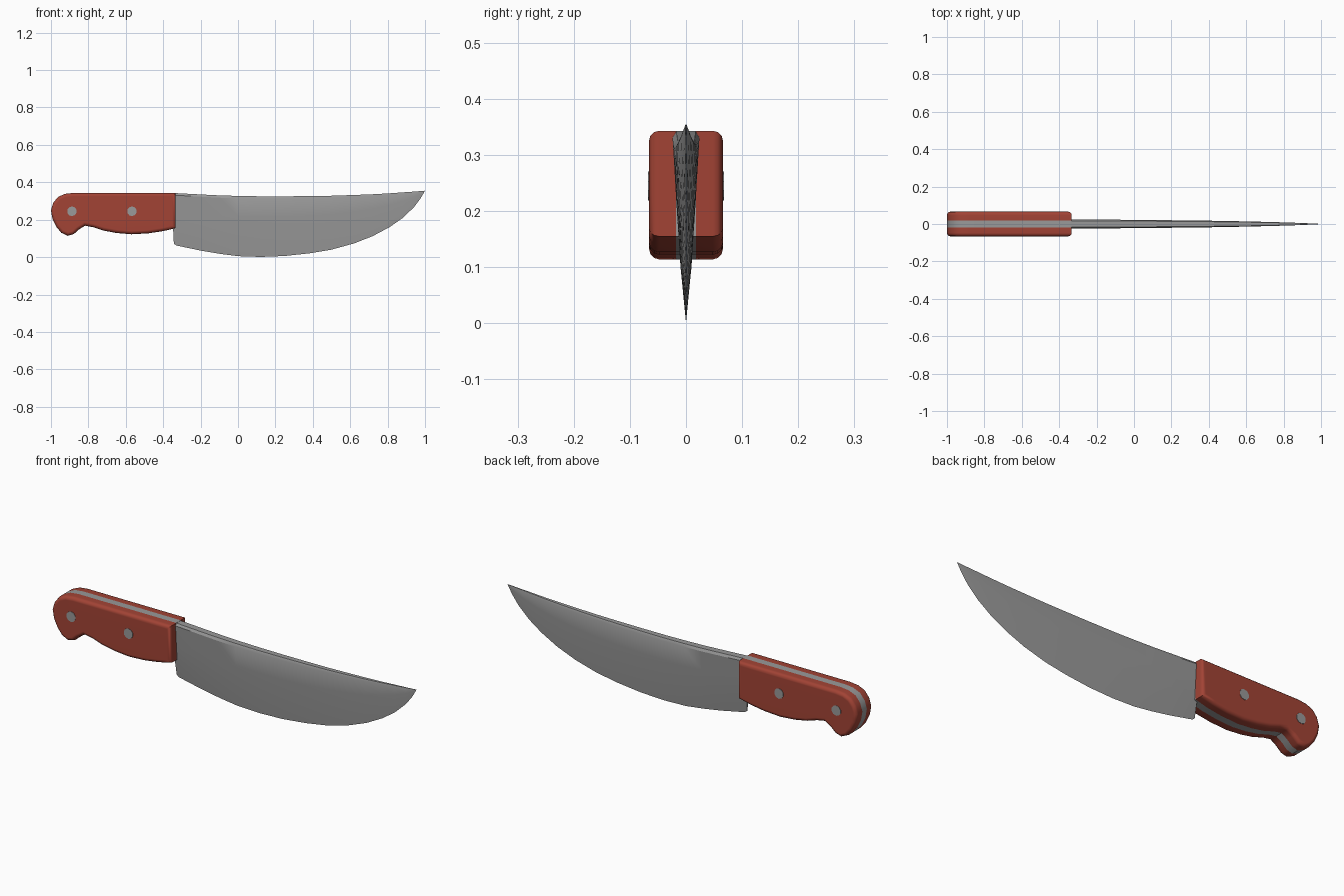
import bpy, bmesh, math
from mathutils import Matrix

if "Cube" in bpy.data.objects:
    bpy.data.objects.remove(bpy.data.objects["Cube"])


def material(name, rgb):
    m = bpy.data.materials.new(name)
    m.diffuse_color = (*rgb, 1)
    m.use_nodes = True
    m.node_tree.nodes["Principled BSDF"].inputs["Base Color"].default_value = m.diffuse_color
    return m


STEEL = material("steel grey", (0.32, 0.32, 0.32))
RED = material("handle red", (0.36, 0.056, 0.035))


def finish(bm, name, mat, angle=35):
    bmesh.ops.recalc_face_normals(bm, faces=bm.faces)
    me = bpy.data.meshes.new(name)
    bm.to_mesh(me)
    bm.free()
    ob = bpy.data.objects.new(name, me)
    bpy.context.collection.objects.link(ob)
    me.materials.append(mat)
    bpy.ops.object.select_all(action='DESELECT')
    ob.select_set(True)
    bpy.context.view_layer.objects.active = ob
    bpy.ops.object.shade_smooth_by_angle(angle=math.radians(angle))
    return ob


def slab(outline, y0, y1):
    """Extrude an x/z outline from y0 to y1; returns bmesh and its y1 face."""
    bm = bmesh.new()
    a = [bm.verts.new((x, y0, z)) for x, z in outline]
    b = [bm.verts.new((x, y1, z)) for x, z in outline]
    bm.faces.new(a)
    outer = bm.faces.new(b)
    n = len(a)
    for i in range(n):
        j = (i + 1) % n
        bm.faces.new((a[i], a[j], b[j], b[i]))
    return bm, outer


# Handle outline shared by the tang and both scales
HANDLE = [(-0.333, 0.343), (-0.88, 0.343), (-0.925, 0.338), (-0.962, 0.322),
          (-0.988, 0.29), (-1.0, 0.25), (-0.992, 0.205), (-0.972, 0.163),
          (-0.945, 0.13), (-0.91, 0.114), (-0.878, 0.123), (-0.85, 0.148),
          (-0.818, 0.168), (-0.775, 0.16), (-0.72, 0.142), (-0.65, 0.129),
          (-0.57, 0.122), (-0.48, 0.127), (-0.40, 0.139), (-0.333, 0.155)]

# Full tang
bm, _ = slab(HANDLE, -0.018, 0.018)
finish(bm, "tang", STEEL)

# Handle scales with rounded outer rim, and rivets
for side, s in (("front", -1), ("back", 1)):
    bm, outer = slab(HANDLE, s * 0.0175, s * 0.066)
    bmesh.ops.recalc_face_normals(bm, faces=bm.faces)
    bmesh.ops.bevel(bm, geom=list(outer.edges), offset=0.018, segments=3,
                    profile=0.5, affect='EDGES')
    ob = finish(bm, side + "_scale", RED, 50)
    ob.modifiers.new("normals", 'WEIGHTED_NORMAL').keep_sharp = True
    for i, x in enumerate((-0.888, -0.567)):
        bm = bmesh.new()
        bmesh.ops.create_cone(
            bm, cap_ends=True, segments=10, radius1=0.026, radius2=0.026, depth=0.04,
            matrix=Matrix.Translation((x, s * 0.048, 0.245)) @ Matrix.Rotation(math.pi / 2, 4, 'X'))
        finish(bm, f"{side}_rivet_{i + 1}", STEEL)

# Blade stations: spine x, spine z, edge x, edge z, half thickness
STATIONS = [(-0.356, 0.342, -0.343, 0.072, 0.024), (-0.333, 0.342, -0.33, 0.062, 0.024),
            (-0.2, 0.335, -0.2, 0.035, 0.0235), (-0.1, 0.330, -0.1, 0.018, 0.023),
            (0.0, 0.327, 0.0, 0.005, 0.022), (0.12, 0.325, 0.12, 0.001, 0.021),
            (0.25, 0.325, 0.25, 0.006, 0.0195), (0.38, 0.326, 0.38, 0.020, 0.018),
            (0.5, 0.328, 0.5, 0.040, 0.016), (0.62, 0.332, 0.62, 0.073, 0.0135),
            (0.72, 0.336, 0.72, 0.112, 0.011), (0.81, 0.341, 0.81, 0.160, 0.0085),
            (0.88, 0.346, 0.88, 0.209, 0.006), (0.94, 0.350, 0.94, 0.266, 0.0035),
            (0.975, 0.353, 0.975, 0.312, 0.002)]
# Cross-section: fraction from spine to edge, fraction of half thickness
SECTION = [(0, 0.7), (0.04, 1.0), (0.35, 0.76), (0.7, 0.45)]
bm = bmesh.new()
rings = []
for xt, zt, xb, zb, w in STATIONS:
    right = [(f, -w * k) for f, k in SECTION]
    left = [(f, w * k) for f, k in reversed(SECTION)]
    rings.append([bm.verts.new((xt + (xb - xt) * f, y, zt + (zb - zt) * f))
                  for f, y in right + [(1, 0)] + left])
n = len(rings[0])
for r, q in zip(rings, rings[1:]):
    for i in range(n):
        j = (i + 1) % n
        bm.faces.new((r[i], r[j], q[j], q[i]))
bm.faces.new(rings[0])
tip = bm.verts.new((1.0, 0, 0.355))
for i in range(n):
    bm.faces.new((rings[-1][i], rings[-1][(i + 1) % n], tip))
finish(bm, "blade", STEEL, 30)
